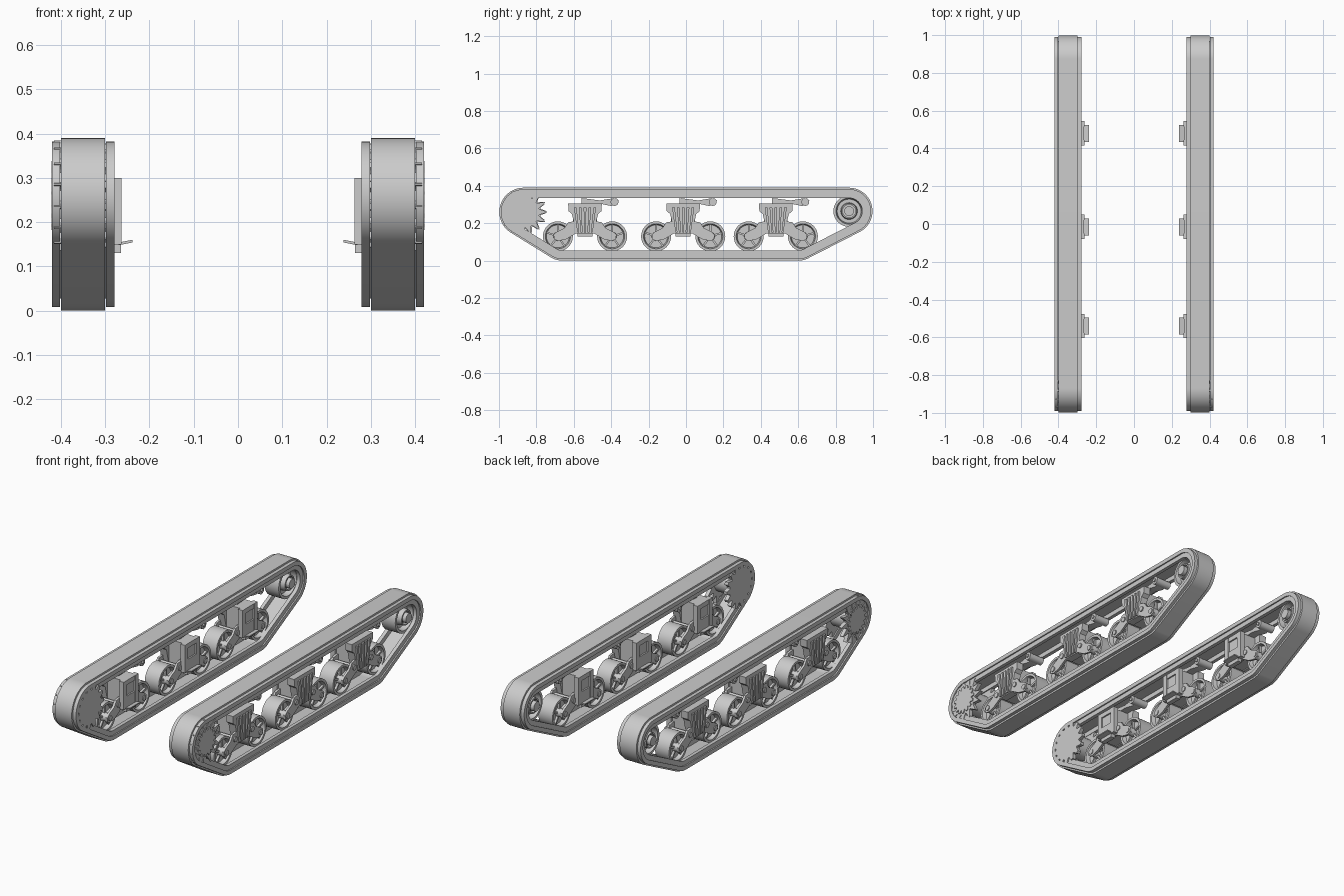
import bpy, bmesh
from math import sin, cos, pi

if "Cube" in bpy.data.objects:
    bpy.data.objects.remove(bpy.data.objects["Cube"], do_unlink=True)

steel = bpy.data.materials.new("grey_steel")
GREY = (0.6, 0.6, 0.6, 1)
steel.use_nodes = True
steel.diffuse_color = GREY
steel.node_tree.nodes["Principled BSDF"].inputs["Base Color"].default_value = GREY


def finish(name, bm):
    """Turn a left-track part into an object mirrored onto the other track."""
    bmesh.ops.recalc_face_normals(bm, faces=bm.faces)
    mesh = bpy.data.meshes.new(name)
    bm.to_mesh(mesh)
    bm.free()
    mesh.materials.append(steel)
    ob = bpy.data.objects.new(name, mesh)
    bpy.context.collection.objects.link(ob)
    bpy.ops.object.select_all(action='DESELECT')
    ob.select_set(True)
    bpy.context.view_layer.objects.active = ob
    bpy.ops.object.shade_smooth_by_angle(angle=0.6)
    ob.modifiers.new("other_track", 'MIRROR').use_mirror_merge = False
    return ob


def add_prism(bm, pts, x0, x1):
    a = [bm.verts.new((x0, y, z)) for y, z in pts]
    b = [bm.verts.new((x1, y, z)) for y, z in pts]
    bm.faces.new(a)
    bm.faces.new(b[::-1])
    for i in range(len(a)):
        j = (i + 1) % len(a)
        bm.faces.new((a[i], a[j], b[j], b[i]))


def add_box(bm, x0, x1, y0, y1, z0, z1):
    add_prism(bm, [(y0, z0), (y1, z0), (y1, z1), (y0, z1)], x0, x1)


def add_rings(bm, rings):
    """Skin a closed chain of rings."""
    loops = [[bm.verts.new(p) for p in ring] for ring in rings]
    n = len(loops[0])
    for k in range(len(loops)):
        a, b = loops[k], loops[(k + 1) % len(loops)]
        for i in range(n):
            j = (i + 1) % n
            bm.faces.new((a[i], a[j], b[j], b[i]))


def circle(y, z, r, n):
    return [(y + r * cos(2 * pi * i / n), z + r * sin(2 * pi * i / n)) for i in range(n)]


def add_lathe(bm, y, z, profile, n=32):
    add_rings(bm, [[(x, *p) for p in circle(y, z, r, n)] for x, r in profile])


def gear(y, z, root, tip, teeth, blunt):
    pts = []
    for t in range(teeth):
        for off, r in ((-0.42, root), (-blunt, tip), (blunt, tip), (0.42, root)):
            a = 2 * pi * (t + off) / teeth
            pts.append((y + r * cos(a), z + r * sin(a)))
    return pts


# Track loop: a taut outline around four guide circles
SPROCKET, IDLER = (-0.868, 0.26), (0.872, 0.265)
GUIDES = [(*SPROCKET, 0.13), (*IDLER, 0.125), (-0.66, 0.12, 0.12), (0.60, 0.12, 0.12)]


def outline(d, n=112):
    pts = []
    for i in range(n):
        c, s = cos(2 * pi * (i + 0.5) / n), sin(2 * pi * (i + 0.5) / n)
        y, z, r = max(GUIDES, key=lambda g: g[0] * c + g[1] * s + g[2])
        pts.append((y + (r - d) * c, z + (r - d) * s))
    return pts


def add_band(bm, x0, x1, d0, d1):
    add_rings(bm, [[(x, *p) for p in outline(d)]
                   for x, d in ((x0, d0), (x1, d0), (x1, d1), (x0, d1))])


bm = bmesh.new()
add_band(bm, 0.30, 0.40, 0, 0.03)
finish("track_belt", bm)

bm = bmesh.new()
for x0, x1 in ((0.279, 0.298), (0.402, 0.42)):
    add_band(bm, x0, x1, 0.008, 0.03)
finish("track_edge_strips", bm)

bm = bmesh.new()
for x0, x1 in ((0.286, 0.306), (0.394, 0.413)):
    add_band(bm, x0, x1, 0.028, 0.055)
finish("track_inner_rails", bm)

# Drive sprocket
bm = bmesh.new()
add_prism(bm, gear(*SPROCKET, 0.085, 0.125, 15, 0.04), 0.396, 0.416)
add_prism(bm, gear(*SPROCKET, 0.062, 0.078, 15, 0.2), 0.41, 0.421)
finish("sprocket_outer_gear", bm)

bm = bmesh.new()
add_prism(bm, gear(*SPROCKET, 0.092, 0.118, 15, 0.15), 0.279, 0.30)
finish("sprocket_inner_gear", bm)

bm = bmesh.new()
add_prism(bm, circle(*SPROCKET, 0.06, 32), 0.295, 0.40)
finish("sprocket_drum", bm)


def wheel_profile(mid, half, rim, lip, hub, bore, web):
    """Dished wheel section, running across the tread and back through the bore."""
    side = [(half, rim), (half, lip), (web, lip - 0.006), (web, hub),
            (half + 0.008, hub - 0.004), (half + 0.008, bore)]
    return [(mid + x, r) for x, r in side] + [(mid - x, r) for x, r in side[::-1]]


# Rear idler
bm = bmesh.new()
add_lathe(bm, *IDLER, wheel_profile(0.35, 0.042, 0.084, 0.07, 0.045, 0.034, 0.012))
add_prism(bm, circle(*IDLER, 0.026, 24), 0.285, 0.415)
add_prism(bm, circle(*IDLER, 0.036, 24), 0.32, 0.38)
finish("rear_idler", bm)

# Suspension bogies
ARM = [(0.0, 0.145), (0.05, 0.145), (0.10, 0.115), (0.145, 0.105), (0.165, 0.115),
       (0.168, 0.14), (0.15, 0.155), (0.11, 0.175), (0.09, 0.205), (0.06, 0.21), (0.0, 0.21)]
HOUSING = [(0.045, 0.145), (0.07, 0.25), (0.088, 0.265), (0.09, 0.305)]
RETURN_ARM = [(-0.02, 0.3), (0.08, 0.305), (0.14, 0.292), (0.175, 0.305),
              (0.18, 0.322), (0.16, 0.335), (0.08, 0.322), (-0.02, 0.335)]


def symmetric(y, half):
    return [(y + a, z) for a, z in half] + [(y - a, z) for a, z in half[::-1]]


for place, y in (("front", -0.54), ("middle", -0.015), ("rear", 0.48)):
    # Road wheels with ribbed faces
    for side, wy in (("front", y - 0.145), ("rear", y + 0.145)):
        bm = bmesh.new()
        add_lathe(bm, wy, 0.13, wheel_profile(0.35, 0.042, 0.08, 0.067, 0.024, 0.012, 0.02))
        for k in range(5):
            c, s = cos(2 * pi * k / 5 + 0.3), sin(2 * pi * k / 5 + 0.3)
            add_prism(bm, [(wy + u * c - v * s, 0.13 + u * s + v * c) for u, v in
                           ((0.02, -0.005), (0.065, -0.005), (0.065, 0.005), (0.02, 0.005))],
                      0.318, 0.382)
        add_prism(bm, circle(wy, 0.13, 0.014, 20), 0.284, 0.416)
        finish(f"{place}_bogie_{side}_wheel", bm)

    # Swing arms on both faces with pivot bosses
    bm = bmesh.new()
    for sign in (-1, 1):
        pts = [(y + sign * a, z) for a, z in ARM]
        add_prism(bm, pts, 0.288, 0.301)
        add_prism(bm, pts, 0.399, 0.411)
        add_prism(bm, circle(y + sign * 0.072, 0.175, 0.014, 16), 0.283, 0.417)
    finish(f"{place}_bogie_arms", bm)

    # Outer housing with vertical fins
    bm = bmesh.new()
    add_prism(bm, symmetric(y, HOUSING), 0.37, 0.411)
    for k in range(-2, 3):
        low, top = k * 0.018, k * 0.026
        add_prism(bm, [(y + low - 0.005, 0.15), (y + low + 0.005, 0.15),
                       (y + top + 0.007, 0.285), (y + top - 0.007, 0.285)], 0.405, 0.42)
    finish(f"{place}_bogie_housing", bm)

    # Core block joining the two faces
    bm = bmesh.new()
    add_box(bm, 0.285, 0.38, y - 0.05, y + 0.05, 0.15, 0.30)
    finish(f"{place}_bogie_core", bm)

    # Inner mounting frame with a window
    bm = bmesh.new()
    for sign in (-1, 1):
        c = y + sign * 0.05
        add_box(bm, 0.263, 0.29, c - 0.014, c + 0.014, 0.15, 0.30)
    add_box(bm, 0.264, 0.29, y - 0.04, y + 0.04, 0.275, 0.30)
    add_box(bm, 0.264, 0.29, y - 0.04, y + 0.04, 0.13, 0.215)
    add_box(bm, 0.272, 0.29, y - 0.04, y + 0.04, 0.21, 0.28)
    finish(f"{place}_bogie_mount", bm)

    # Sloping foot plate
    bm = bmesh.new()
    add_box(bm, 0.238, 0.27, y - 0.045, y + 0.045, 0.15, 0.156)
    for v in bm.verts:
        v.co.z += (0.27 - v.co.x) * 0.2 - 0.002
    finish(f"{place}_bogie_foot_plate", bm)

    # Return roller on its arm
    bm = bmesh.new()
    add_prism(bm, [(y + a, z) for a, z in RETURN_ARM], 0.325, 0.375)
    add_prism(bm, circle(y + 0.158, 0.314, 0.021, 24), 0.305, 0.395)
    add_prism(bm, circle(y + 0.158, 0.314, 0.009, 16), 0.298, 0.402)
    finish(f"{place}_return_roller", bm)
